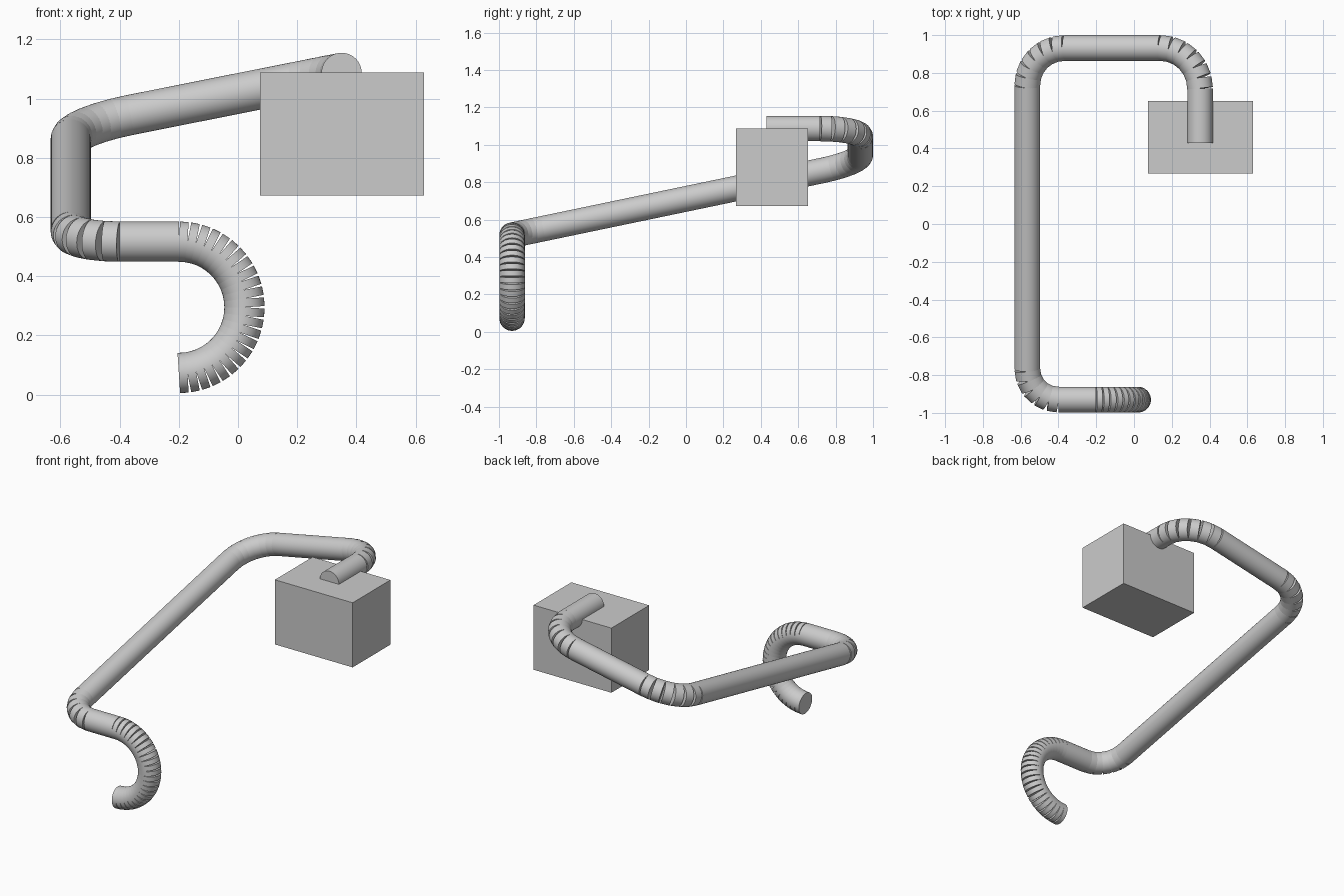
import bpy, bmesh, math
from mathutils import Vector, Matrix

cube = bpy.data.objects.get("Cube")
if cube:
    bpy.data.objects.remove(cube, do_unlink=True)

RADIUS = 0.068
SIDES = 40

grey = bpy.data.materials.new("plain grey")
grey.use_nodes = True
grey.diffuse_color = (0.6, 0.6, 0.6, 1)
grey.node_tree.nodes["Principled BSDF"].inputs["Base Color"].default_value = (0.6, 0.6, 0.6, 1)


def finish(bm, name):
    mesh = bpy.data.meshes.new(name)
    bm.to_mesh(mesh)
    bm.free()
    mesh.materials.append(grey)
    obj = bpy.data.objects.new(name, mesh)
    bpy.context.collection.objects.link(obj)
    return obj


def pipe(name, points):
    """One straight capped cylinder between each pair of points."""
    bm = bmesh.new()
    for a, b in zip(points, points[1:]):
        axis = b - a
        place = Matrix.Translation((a + b) / 2) @ axis.to_track_quat('Z', 'Y').to_matrix().to_4x4()
        bmesh.ops.create_cone(bm, cap_ends=True, segments=SIDES, radius1=RADIUS,
                              radius2=RADIUS, depth=axis.length, matrix=place)
    obj = finish(bm, name)
    bpy.ops.object.select_all(action='DESELECT')
    obj.select_set(True)
    bpy.context.view_layer.objects.active = obj
    bpy.ops.object.shade_smooth_by_angle(angle=math.radians(35))


def arc(centre, u, v, radius, angle, steps):
    return [centre + radius * (u * math.cos(angle * i / steps) + v * math.sin(angle * i / steps))
            for i in range(steps + 1)]


def corner_arc(before, corner, after, radius, steps):
    """Points of a rounded corner tangent to both neighbouring runs."""
    d1 = (corner - before).normalized()
    d2 = (after - corner).normalized()
    angle = d1.angle(d2)
    inward = (d2 - d1 * d1.dot(d2)).normalized()
    start = corner - d1 * radius * math.tan(angle / 2)
    return arc(start + inward * radius, -inward, d1, radius, angle, steps)


# Hook: half circle of short segments
hook = arc(Vector((-0.2, -0.93, 0.295)), Vector((0, 0, -1)), Vector((1, 0, 0)), 0.222, math.pi, 24)
pipe("hook_bend", hook)

# Route of the remaining pipe, corner to corner
route = [hook[-1],
         Vector((-0.565, -0.93, 0.517)),
         Vector((-0.565, 0.932, 0.905)),
         Vector((0.35, 0.932, 1.087)),
         Vector((0.35, 0.43, 1.087))]
bends = [("front_bend", 0.165, 5), ("rear_bend", 0.21, 6), ("upper_bend", 0.215, 6)]
runs = ["front_pipe", "long_pipe", "rear_pipe", "inlet_pipe"]

# Bends and the straight runs joining them
last = route[0]
for i, (name, radius, steps) in enumerate(bends):
    points = corner_arc(route[i], route[i + 1], route[i + 2], radius, steps)
    pipe(name, points)
    pipe(runs[i], [last, points[0]])
    last = points[-1]
pipe(runs[-1], [last, route[-1]])

# Box at the end of the pipe
bm = bmesh.new()
bmesh.ops.create_cube(bm, size=1, matrix=Matrix.Translation((0.352, 0.46, 0.88))
                      @ Matrix.Diagonal((0.554, 0.384, 0.416, 1)))
finish(bm, "box")
